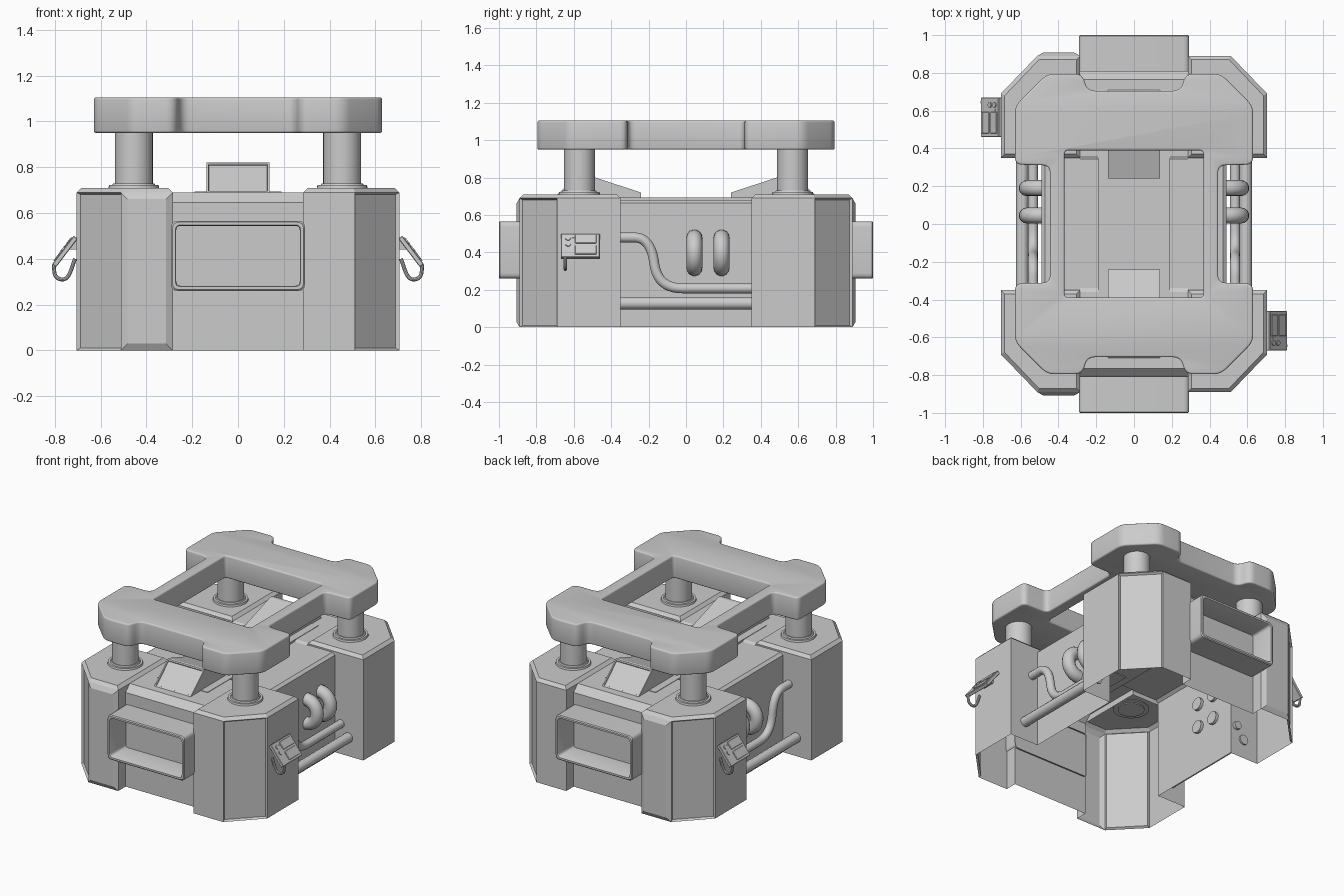
import bpy, bmesh, math
from mathutils import Vector, Matrix

if "Cube" in bpy.data.objects:
    bpy.data.objects.remove(bpy.data.objects["Cube"])

def finish(bm, name, smooth=False, merge=True):
    """Turn a bmesh into a named object."""
    if merge:
        bmesh.ops.remove_doubles(bm, verts=bm.verts[:], dist=1e-4)
    me = bpy.data.meshes.new(name)
    bm.to_mesh(me)
    bm.free()
    ob = bpy.data.objects.new(name, me)
    bpy.context.collection.objects.link(ob)
    if smooth:
        bpy.ops.object.select_all(action='DESELECT')
        ob.select_set(True)
        bpy.context.view_layer.objects.active = ob
        bpy.ops.object.shade_smooth_by_angle(angle=math.radians(35))
    return ob

def fillet(pts, cut, closed=True, n=6):
    """Round the corners of a path; cut is the length trimmed at each corner."""
    pts = [Vector(p) for p in pts]
    out = []
    for i, p in enumerate(pts):
        if not closed and i in (0, len(pts) - 1):
            out.append(p)
            continue
        a, b = pts[i - 1], pts[(i + 1) % len(pts)]
        s = p + (a - p).normalized() * min(cut, (a - p).length * .48)
        e = p + (b - p).normalized() * min(cut, (b - p).length * .48)
        for k in range(n + 1):
            t = k / n
            out.append(s * (1 - t) ** 2 + p * 2 * t * (1 - t) + e * t * t)
    return out

def curve_object(name, paths, closed, dims, **settings):
    """Poly curve converted to a smooth mesh."""
    cu = bpy.data.curves.new(name, 'CURVE')
    cu.dimensions = dims
    for k, v in settings.items():
        setattr(cu, k, v)
    for path in paths:
        sp = cu.splines.new('POLY')
        sp.points.add(len(path) - 1)
        for q, p in zip(sp.points, path):
            q.co = (p[0], p[1], p[2] if len(p) > 2 else 0, 1)
        sp.use_cyclic_u = closed
    tmp = bpy.data.objects.new(name + "_tmp", cu)
    bpy.context.collection.objects.link(tmp)
    dg = bpy.context.evaluated_depsgraph_get()
    me = bpy.data.meshes.new_from_object(tmp.evaluated_get(dg))
    bm = bmesh.new()
    bm.from_mesh(me)
    bpy.data.objects.remove(tmp)
    return finish(bm, name, True)

def box(name, lo, hi, m=Matrix(), bev=0):
    bm = bmesh.new()
    c = [(a + b) / 2 for a, b in zip(lo, hi)]
    s = [b - a for a, b in zip(lo, hi)]
    bmesh.ops.create_cube(bm, size=1, matrix=m @ Matrix.Translation(c) @ Matrix.Diagonal((*s, 1)))
    if bev:
        bmesh.ops.bevel(bm, geom=bm.edges[:], offset=bev, segments=1, affect='EDGES')
    return finish(bm, name)

def cylinder(name, r, z0, z1, m, seg=32, r2=None):
    bm = bmesh.new()
    bmesh.ops.create_cone(bm, cap_ends=True, segments=seg, radius1=r, radius2=r2 or r, depth=z1 - z0,
                          matrix=m @ Matrix.Translation((0, 0, (z0 + z1) / 2)))
    return finish(bm, name, True)

def strip(name, profile, lo, hi):
    """Open profile of 3D points swept from offset lo to offset hi."""
    bm = bmesh.new()
    a = [bm.verts.new(Vector(p) + Vector(lo)) for p in profile]
    b = [bm.verts.new(Vector(p) + Vector(hi)) for p in profile]
    for i in range(len(a) - 1):
        bm.faces.new((a[i], a[i + 1], b[i + 1], b[i]))
    return finish(bm, name)

# Corner pillars: open underneath, chamfered outer edge with a recessed panel
PLAN = [(.285, .81), (.285, .89), (.512, .89), (.705, .69), (.705, .35), (.49, .35), (.285, .35)]
TOP = [(.305, .81), (.305, .87), (.503, .87), (.685, .68), (.685, .37), (.49, .37), (.305, .37)]

def pillar(name, sx, sy):
    bm = bmesh.new()
    def quad(*ps):
        return bm.faces.new([bm.verts.new(p) for p in ps])
    for i, a in enumerate(PLAN):
        b = PLAN[(i + 1) % 7]
        ta, tb = TOP[i], TOP[(i + 1) % 7]
        z0, z1 = (.65 if i > 4 else 0), .69
        quad((*a, z1), (*ta, .71), (*tb, .71), (*b, z1))
        if i == 1 and sx > 0:            # front face with small square recess
            xs, zs = (.285, .315, .475, .512), (0, .565, .677, .69)
            for j in range(3):
                for k in range(3):
                    f = quad((xs[j], .89, zs[k]), (xs[j], .89, zs[k + 1]),
                             (xs[j + 1], .89, zs[k + 1]), (xs[j + 1], .89, zs[k]))
                    if j == k == 1:
                        bmesh.ops.inset_individual(bm, faces=[f], thickness=.003, depth=-.015)
            continue
        f = quad((*a, z0), (*a, z1), (*b, z1), (*b, z0))
        if i == 1:                       # raised tapered panel
            bmesh.ops.inset_individual(bm, faces=[f], thickness=.02, depth=0)
            bmesh.ops.inset_individual(bm, faces=[f], thickness=.042, depth=.017)
        if i == 2:                       # recessed chamfer panel
            bmesh.ops.inset_individual(bm, faces=[f], thickness=.032, depth=0)
            bmesh.ops.inset_individual(bm, faces=[f], thickness=.014, depth=-.014)
    bm.faces.new([bm.verts.new((*p, .71)) for p in TOP])
    for v in bm.verts:
        v.co.x *= sx
        v.co.y *= sy
    if sx * sy < 0:
        bmesh.ops.reverse_faces(bm, faces=bm.faces[:])
    finish(bm, name)

for sx, side in ((-1, "left"), (1, "right")):
    for sy, end in ((-1, "front"), (1, "back")):
        tag = f"{end}_{side}"
        pillar("pillar_" + tag, sx, sy)
        m = Matrix.Translation((.455 * sx, .57 * sy, 0))
        cylinder("leg_" + tag, .083, .70, .96, m)
        cylinder("leg_flange_" + tag, .112, .705, .722, m, r2=.108)
        cylinder("leg_collar_" + tag, .095, .72, .73, m, r2=.09)

# Body walls and deck between the pillars
half = [(.81, 0), (.81, .645), (.765, .69), (.36, .69), (.34, .68)]
prof = [(0, -y, z) for y, z in half] + [(0, y, z) for y, z in reversed(half)]
strip("centre_body", prof, (.285, 0, 0), (-.285, 0, 0))
box("deck_strip", (-.19, -.6, .675), (.19, .6, .693))
for s, side in ((-1, "left"), (1, "right")):
    strip("side_wall_" + side, [(.49 * s, 0, 0), (.49 * s, 0, .665), (.47 * s, 0, .68), (.285 * s, 0, .68)],
          (0, -.352 * s, 0), (0, .352 * s, 0))

# Top frame: rounded H-shaped outline with a rectangular opening
q = [(.245, .705), (.275, .795), (.46, .795), (.63, .625), (.63, .315), (.445, .31)]
outer = q + [(x, -y) for x, y in q[::-1]] + [(-x, -y) for x, y in q] + [(-x, y) for x, y in q[::-1]]
hole = [(-.368, -.39), (.368, -.39), (.368, .39), (-.368, .39)]
frame = curve_object("top_frame", [fillet(outer, .04), fillet(hole, .025)], True, '2D', fill_mode='BOTH',
                     extrude=.0675, bevel_depth=.01, bevel_resolution=2, offset=-.01)
frame.location.z = 1.0275

# End ports and sloped deck panels, front and back
for s, end in ((1, "front"), (-1, "back")):
    bm = bmesh.new()
    loops = []
    for y, hx, hz, c in ((.80, .292, .153, .03), (.994, .292, .153, .03), (1.0, .286, .147, .028),
                         (1.0, .274, .135, .025), (.992, .27, .131, .02), (.83, .27, .131, .02)):
        ring = fillet([(-hx, -hz), (hx, -hz), (hx, hz), (-hx, hz)], c, n=4)
        loops.append([bm.verts.new((p.x * s, -y * s, p.y + .413)) for p in ring])
    for a, b in zip(loops, loops[1:]):
        for i in range(len(a)):
            j = (i + 1) % len(a)
            bm.faces.new((a[i], a[j], b[j], b[i]))
    bm.faces.new(loops[-1])
    finish(bm, "port_" + end, True)

    bm = bmesh.new()
    wedge = [(-.71, .67), (-.71, .69), (-.565, .82), (-.545, .82), (-.24, .72), (-.24, .67)]
    a = [bm.verts.new((-.138 * s, y * s, z)) for y, z in wedge]
    b = [bm.verts.new((.138 * s, y * s, z)) for y, z in wedge]
    n = len(wedge)
    bm.faces.new(a[::-1])
    bm.faces.new(b)
    sides = [bm.faces.new((a[i], a[(i + 1) % n], b[(i + 1) % n], b[i])) for i in range(n)]
    bmesh.ops.recalc_face_normals(bm, faces=bm.faces[:])
    bmesh.ops.inset_individual(bm, faces=[sides[1]], thickness=.012, depth=0)
    bmesh.ops.inset_individual(bm, faces=[sides[1]], thickness=.003, depth=-.006)
    finish(bm, "deck_panel_" + end)

# Pipes and loops on both sides
for s, side in ((-1, "left"), (1, "right")):
    def tube(name, pts, r):
        curve_object(name + "_" + side, [pts], False, '3D', bevel_depth=r, bevel_resolution=5, use_fill_caps=True)
    tube("lower_pipe", [(.592 * s, -.36, .128), (.592 * s, .36, .128)], .033)
    bend = fillet([(-.37, .48), (-.19, .48), (-.15, .208), (.37, .208)], .13, False, 10)
    tube("bent_pipe", [(.535 * s, p.x, p.y) for p in bend], .027)
    for k, y in enumerate((.045, .19)):
        arc = [(.488 + .08 * math.cos(t * math.pi / 14), .398 + .082 * math.sin(t * math.pi / 14))
               for t in range(-7, 8)]
        pts = [(.47, .316)] + arc + [(.47, .48)]
        tube(f"hose_loop_{k + 1}", [(x * s, y, z) for x, z in pts], .042)

# Tilted control boxes: front right and back left
tilt = Matrix(((0, -.605, .796, .760), (1, 0, 0, -.565), (0, .796, .605, .435), (0, 0, 0, 1)))
for turn, tag in ((0, "right"), (math.pi, "left")):
    spin = Matrix.Rotation(turn, 4, 'Z')
    m = spin @ tilt
    box("control_box_" + tag, (-.104, -.078, -.016), (.104, .078, .006), m, .003)
    box("control_screen_" + tag, (-.028, .012, 0), (.086, .066, .011), m, .002)
    box("control_keypad_" + tag, (-.028, -.062, 0), (.086, -.002, .011), m, .002)
    for k, v in enumerate((.045, .005)):
        cylinder(f"control_button_{k + 1}_{tag}", .014, 0, .012, m @ Matrix.Translation((-.065, v, 0)), 16)
    loop = fillet([(.805, .375), (.80, .315), (.745, .305), (.712, .40)], .06, False)
    strap = [spin @ Vector((p.x, -.645, p.y)) for p in loop]
    curve_object("control_cable_" + tag, [strap], False, '3D', bevel_depth=.009, bevel_resolution=3,
                 use_fill_caps=True)
    box("control_mount_" + tag, (.70, -.61, .44), (.735, -.52, .48), spin)
